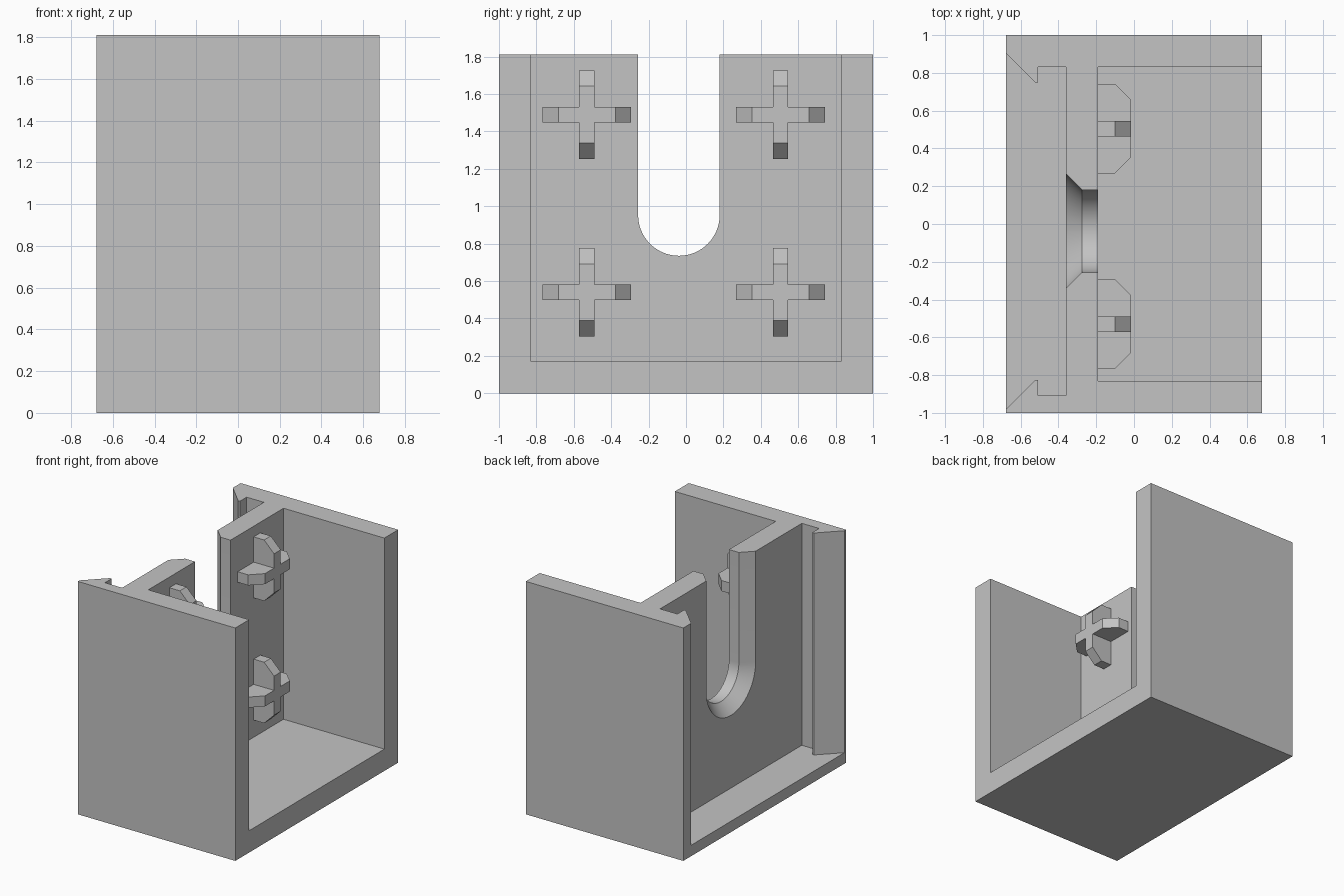
import bpy, bmesh, math
from mathutils import Vector

cube = bpy.data.objects.get("Cube")
if cube:
    bpy.data.objects.remove(cube, do_unlink=True)

grey = bpy.data.materials.new("light grey plastic")
grey.use_nodes = True
GREY = (0.55, 0.55, 0.55, 1)
grey.diffuse_color = GREY
grey.node_tree.nodes["Principled BSDF"].inputs["Base Color"].default_value = GREY


def loft(name, sections):
    """Closed solid through matching point loops."""
    bm = bmesh.new()
    loops = [[bm.verts.new(p) for p in s] for s in sections]
    for a, b in zip(loops, loops[1:]):
        for i in range(len(a)):
            j = (i + 1) % len(a)
            bm.faces.new((a[i], a[j], b[j], b[i]))
    bm.faces.new(loops[0])
    bm.faces.new(loops[-1])
    bmesh.ops.recalc_face_normals(bm, faces=bm.faces)
    mesh = bpy.data.meshes.new(name)
    bm.to_mesh(mesh)
    bm.free()
    obj = bpy.data.objects.new(name, mesh)
    bpy.context.collection.objects.link(obj)
    mesh.materials.append(grey)
    return obj


def prism(name, plan, z0, z1):
    return loft(name, [[(x, y, z) for x, y in plan] for z in (z0, z1)])


def block(name, x0, x1, y0, y1, z0, z1):
    return prism(name, [(x0, y0), (x1, y0), (x1, y1), (x0, y1)], z0, z1)


def combine(target, tool, operation):
    mod = target.modifiers.new(operation, 'BOOLEAN')
    mod.operation = operation
    mod.solver = 'EXACT'
    mod.object = tool
    bpy.context.view_layer.objects.active = target
    bpy.ops.object.modifier_apply(modifier=mod.name)
    bpy.data.objects.remove(tool, do_unlink=True)


# Outer body
TOP, X = 1.81, 0.677
OVER = 2.0
body = block("bracket_body", -X, X, -1, 1, 0, TOP)

# Open compartment on the right-hand side
combine(body, block("compartment_cutter", -0.19, 0.9, -0.83, 0.83, 0.17, OVER), 'DIFFERENCE')

# Panel channel with hooked rails, mirrored about its own centre line
MID = -0.038
half = [(-0.36, 0.87), (-0.508, 0.87), (-0.508, 0.787), (-0.523, 0.787), (-X, 0.941), (-0.777, 1.041)]
plan = [(x, MID + y) for x, y in half] + [(x, MID - y) for x, y in reversed(half)]
combine(body, prism("channel_cutter", plan, 0.085, OVER), 'DIFFERENCE')


# U-shaped cable slot, flared towards the channel
def u_section(x, r, steps=32):
    arc = [(x, MID + r * math.cos(a), 0.953 + r * math.sin(a))
           for a in (math.pi + math.pi * i / steps for i in range(steps + 1))]
    return [(x, MID - r, OVER)] + arc + [(x, MID + r, OVER)]


slot = loft("slot_cutter", [u_section(-0.445, 0.388), u_section(-0.275, 0.218), u_section(-0.1, 0.218)])
combine(body, slot, 'DIFFERENCE')

# Smooth the slot curve only
bpy.ops.object.select_all(action='DESELECT')
body.select_set(True)
bpy.context.view_layer.objects.active = body
bpy.ops.object.shade_smooth_by_angle(angle=math.radians(25))


# Chamfered cross-shaped pegs on the middle wall
def fin(name, centre, along, across):
    outline = [(-0.2, 0.237), (-0.1, 0.237), (-0.015, 0.152)]
    outline += [(x, -w) for x, w in reversed(outline)]
    return loft(name, [[centre + Vector((x, 0, 0)) + along * w + across * s for x, w in outline]
                       for s in (-0.041, 0.041)])


Y, Z = Vector((0, 1, 0)), Vector((0, 0, 1))
for side, y in (("back", 0.505), ("front", -0.53)):
    for level, z in (("lower", 0.54), ("upper", 1.49)):
        centre = Vector((0, y, z))
        peg = fin(f"{side}_{level}_cross_peg", centre, Y, Z)
        combine(peg, fin("upright_fin", centre, Z, Y), 'UNION')
